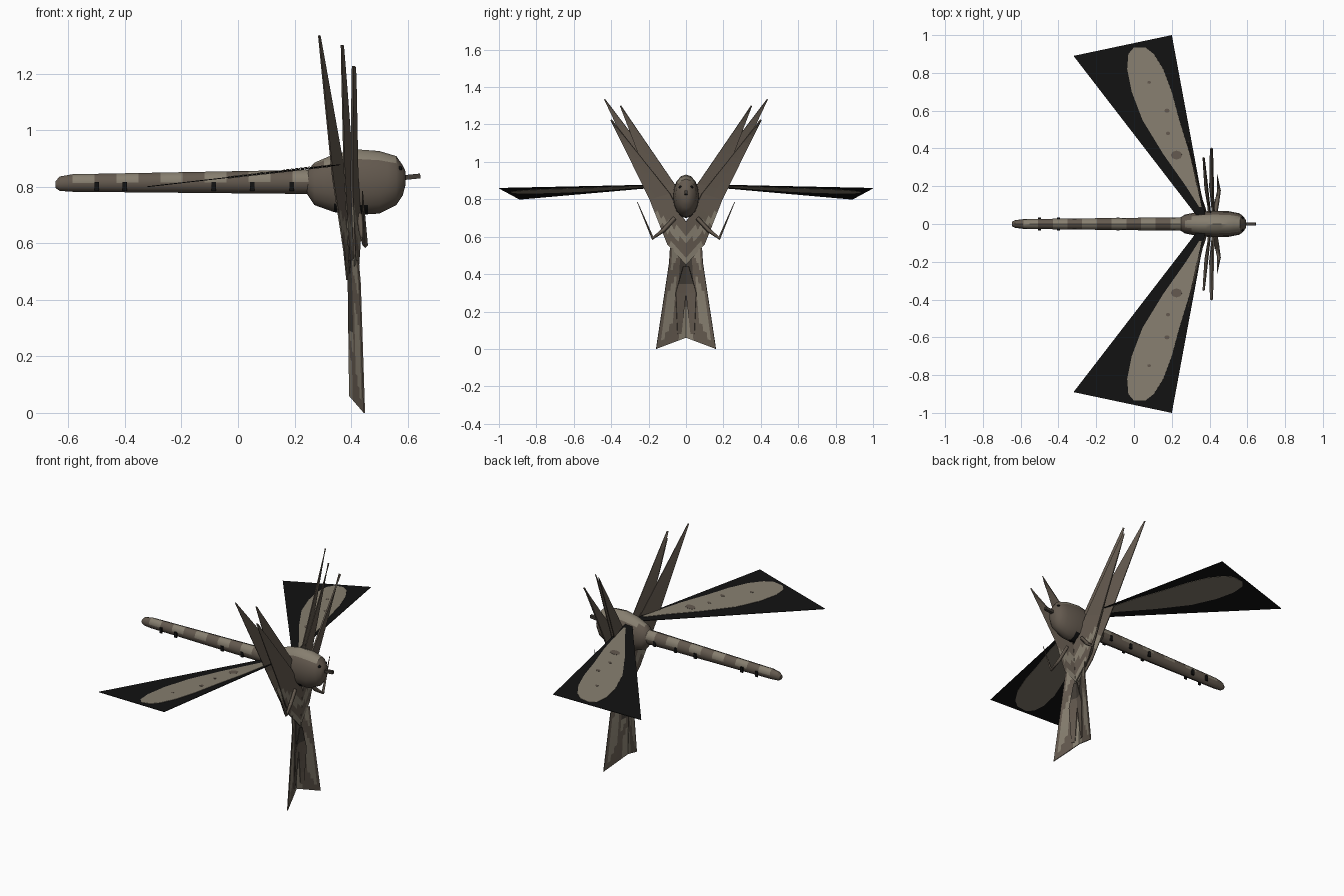
import bpy, bmesh, math
from mathutils import Vector

cube = bpy.data.objects.get("Cube")
if cube:
    bpy.data.objects.remove(cube, do_unlink=True)


def make_material(name, rgb):
    m = bpy.data.materials.new(name)
    m.diffuse_color = (*rgb, 1)
    m.use_nodes = True
    node = m.node_tree.nodes["Principled BSDF"]
    node.inputs["Base Color"].default_value = (*rgb, 1)
    node.inputs["Roughness"].default_value = 0.9
    return m


MATS = [make_material("brown_feather", (0.125, 0.1, 0.077)),
        make_material("tan_feather", (0.24, 0.21, 0.16)),
        make_material("black_feather", (0.006, 0.006, 0.006)),
        make_material("dark_horn", (0.055, 0.046, 0.037))]
BROWN, TAN, BLACK, HORN = range(4)


def finish(bm, name, rule, thickness=0, smooth=False):
    """Turn a bmesh into an object, colouring faces by a rule on their centre."""
    bmesh.ops.remove_doubles(bm, verts=bm.verts, dist=0.0005)
    bmesh.ops.recalc_face_normals(bm, faces=bm.faces)
    bm.normal_update()
    for f in bm.faces:
        f.material_index = rule(f.calc_center_median(), f.normal)
    mesh = bpy.data.meshes.new(name)
    bm.to_mesh(mesh)
    bm.free()
    for m in MATS:
        mesh.materials.append(m)
    ob = bpy.data.objects.new(name, mesh)
    bpy.context.collection.objects.link(ob)
    if thickness:
        mod = ob.modifiers.new("thickness", "SOLIDIFY")
        mod.thickness = thickness
        mod.offset = 0
    if smooth:
        bpy.ops.object.select_all(action="DESELECT")
        ob.select_set(True)
        bpy.context.view_layer.objects.active = ob
        bpy.ops.object.shade_smooth_by_angle(angle=math.radians(35))
    return ob


def flat(index):
    return lambda c, n: index


def skin(bm, rows, closed=False):
    """Join rows of points with quads."""
    grid = [[bm.verts.new(p) for p in row] for row in rows]
    for a, b in zip(grid, grid[1:]):
        n = len(a)
        for i in range(n if closed else n - 1):
            j = (i + 1) % n
            bm.faces.new((a[i], a[j], b[j], b[i]))
    return grid


def refine(points, steps):
    """Add evenly spaced points along a polyline."""
    out = []
    for a, b in zip(points, points[1:]):
        out += [Vector(a).lerp(Vector(b), k / steps) for k in range(steps)]
    return out + [Vector(points[-1])]


def tube(name, profile, steps, sides, rule):
    """Loft along x from (x, bottom, top, half width) stations."""
    bm = bmesh.new()
    rows = []
    for x, low, high, half in refine(profile, steps):
        mid, rad = (low + high) / 2, (high - low) / 2
        rows.append([(x, half * math.sin(t), mid + rad * math.cos(t))
                     for t in (2 * math.pi * k / sides for k in range(sides))])
    grid = skin(bm, rows, True)
    bm.faces.new(grid[0])
    bm.faces.new(grid[-1])
    return finish(bm, name, rule, smooth=True)


def sheet(name, outer, inner, steps, across, rule, side, thickness=0.005):
    """Thin feather sheet between two rails, on one side of the body."""
    bm = bmesh.new()
    rows = []
    for a, b in zip(refine(outer, steps), refine(inner, steps)):
        row = [a.lerp(b, k / across) for k in range(across + 1)]
        rows.append([(p.x, p.y * side, p.z) for p in row])
    # Collapse the pointed ends cleanly
    skin(bm, rows)
    bmesh.ops.dissolve_degenerate(bm, dist=0.0005, edges=bm.edges)
    return finish(bm, name, rule, thickness)


# Body: plump, pale along the back, with a black patch beneath
def body_rule(c, n):
    if c.z < 0.735 and 0.36 < c.x < 0.47:
        return BLACK
    return TAN if c.z > 0.885 and c.x < 0.56 else BROWN


tube("body", [(0.24, 0.78, 0.85, 0.03), (0.27, 0.735, 0.885, 0.05),
              (0.34, 0.71, 0.915, 0.064), (0.42, 0.70, 0.932, 0.07),
              (0.50, 0.705, 0.926, 0.068), (0.56, 0.735, 0.908, 0.056),
              (0.583, 0.77, 0.875, 0.036), (0.592, 0.805, 0.855, 0.02)],
     2, 16, body_rule)


# Long banded tail boom
def boom_rule(c, n):
    return TAN if c.z > 0.818 and (c.x + 0.585) % 0.155 < 0.08 else BROWN


tube("tail_boom", [(-0.645, 0.795, 0.82, 0.012), (-0.63, 0.785, 0.836, 0.02),
                   (-0.585, 0.782, 0.844, 0.026), (0.27, 0.774, 0.86, 0.036)],
     22, 12, boom_rule)

# Beak
bpy.ops.mesh.primitive_cube_add(size=1, location=(0.615, 0, 0.835))
beak = bpy.context.object
beak.name = "beak"
beak.scale = (0.06, 0.018, 0.017)
beak.rotation_euler.y = -0.1
beak.data.materials.append(MATS[HORN])


def wing_height(x):
    return 0.80 + 0.114 * (x + 0.32)


def plate(name, outline, side, colour, thickness, lift=0):
    """Flat polygon lying in the wing plane."""
    bm = bmesh.new()
    bm.faces.new([bm.verts.new((x, y * side, wing_height(x) + lift))
                  for x, y in outline])
    return finish(bm, name, flat(colour), thickness)


def chest_rule(c, n):
    """Chevron bands on the breast, plain brown on the blades."""
    v = c.z - 0.75 * abs(c.y)
    return TAN if v < 0.66 and (v - 0.45) % 0.11 < 0.05 else BROWN


def fan_rule(c, n):
    """Streaked vanes of the lower fan."""
    spread = abs(c.y) / (0.16 - 0.14 * c.z)
    if spread < 0.32 and c.z > 0.3:
        return HORN
    if spread > 0.85 or 0.32 < spread < 0.5:
        return BROWN
    return TAN if (c.z * 3 + spread) % 1 < 0.7 else BROWN


# Pale vane: (y, left x, right x), from root to tip
VANE = [(0.09, 0.345, 0.358), (0.2, 0.275, 0.335), (0.37, 0.155, 0.295),
        (0.55, 0.045, 0.24), (0.7, -0.012, 0.2), (0.82, -0.036, 0.155),
        (0.9, -0.03, 0.105), (0.935, 0.0, 0.06)]

for side, tag in ((1, "left"), (-1, "right")):
    # Wing with a pale vane on both faces
    plate("wing_" + tag, [(0.38, 0.03), (0.2, 1.0), (-0.32, 0.89), (0.335, 0.04)],
          side, BLACK, 0.003)
    vane = [(a, y) for y, a, b in VANE] + [(b, y) for y, a, b in reversed(VANE)]
    for where, lift in (("upper", 0.003), ("lower", -0.003)):
        plate(f"wing_vane_{where}_{tag}", vane, side, TAN, 0.002, lift)
    for k, (x, y, r) in enumerate([(0.225, 0.365, 0.03), (0.18, 0.48, 0.012),
                                   (0.175, 0.6, 0.014), (0.08, 0.75, 0.01)]):
        spot = [(x + r * math.cos(t), y + 0.8 * r * math.sin(t))
                for t in (math.pi * i / 4 for i in range(8))]
        plate(f"wing_spot_{k}_{tag}", spot, side, BROWN, 0.001, 0.005)

    # Three raised blades
    sheet("rear_blade_" + tag,
          [(0.285, 0.437, 1.335), (0.335, 0.2, 0.83), (0.375, 0.09, 0.57), (0.385, 0, 0.47)],
          [(0.29, 0.433, 1.335), (0.375, 0.07, 0.86), (0.39, 0.03, 0.7), (0.395, 0, 0.55)],
          10, 4, chest_rule, side)
    sheet("middle_blade_" + tag,
          [(0.365, 0.352, 1.30), (0.375, 0.19, 0.87), (0.39, 0.1, 0.6), (0.4, 0, 0.46)],
          [(0.373, 0.348, 1.30), (0.405, 0.06, 0.88), (0.41, 0.03, 0.72), (0.41, 0, 0.6)],
          10, 4, chest_rule, side)
    sheet("front_blade_" + tag,
          [(0.405, 0.402, 1.225), (0.402, 0.195, 0.80), (0.412, 0.1, 0.56), (0.42, 0, 0.45)],
          [(0.415, 0.398, 1.225), (0.422, 0.085, 0.83), (0.43, 0.035, 0.73), (0.435, 0, 0.68)],
          10, 6, chest_rule, side, 0.008)

    # Lower fan folded along its centre, with a short inner feather
    sheet("lower_fan_" + tag,
          [(0.425, 0.085, 0.54), (0.432, 0.09, 0.46), (0.447, 0.16, 0.0)],
          [(0.385, 0, 0.54), (0.39, 0, 0.46), (0.395, 0, 0.06)],
          12, 8, fan_rule, side)
    sheet("inner_feather_" + tag,
          [(0.425, 0.015, 0.44), (0.425, 0.055, 0.3), (0.415, 0.045, 0.08)],
          [(0.42, 0, 0.44), (0.41, 0, 0.3), (0.405, 0.025, 0.08)],
          3, 2, lambda c, n: HORN if c.z > 0.33 else BROWN, side)

    # Slender bent leg, thick at the knee
    curve = bpy.data.curves.new("leg_" + tag, "CURVE")
    curve.dimensions = "3D"
    curve.bevel_depth = 0.006
    curve.bevel_resolution = 0
    path = curve.splines.new("POLY")
    path.points.add(3)
    leg = [(0.43, 0.06, 0.7, 2), (0.44, 0.12, 0.635, 2),
           (0.45, 0.178, 0.592, 1.6), (0.44, 0.26, 0.785, 0.3)]
    for p, (x, y, z, r) in zip(path.points, leg):
        p.co = (x, y * side, z, 1)
        p.radius = r
    curve.materials.append(MATS[BROWN])
    ob = bpy.data.objects.new("leg_" + tag, curve)
    bpy.context.collection.objects.link(ob)

    # Eye
    bpy.ops.mesh.primitive_uv_sphere_add(segments=8, ring_count=6, radius=0.009,
                                         location=(0.572, 0.03 * side, 0.865))
    eye = bpy.context.object
    eye.name = "eye_" + tag
    eye.data.materials.append(MATS[BLACK])

    # Black marks along the flank of the boom
    for k, x in enumerate((-0.5, -0.4, -0.085, 0.05, 0.19)):
        bpy.ops.mesh.primitive_cube_add(size=1, location=(x, 0.031 * side, 0.801))
        mark = bpy.context.object
        mark.name = f"boom_mark_{k}_{tag}"
        mark.scale = (0.016, 0.009, 0.032)
        mark.data.materials.append(MATS[BLACK])
